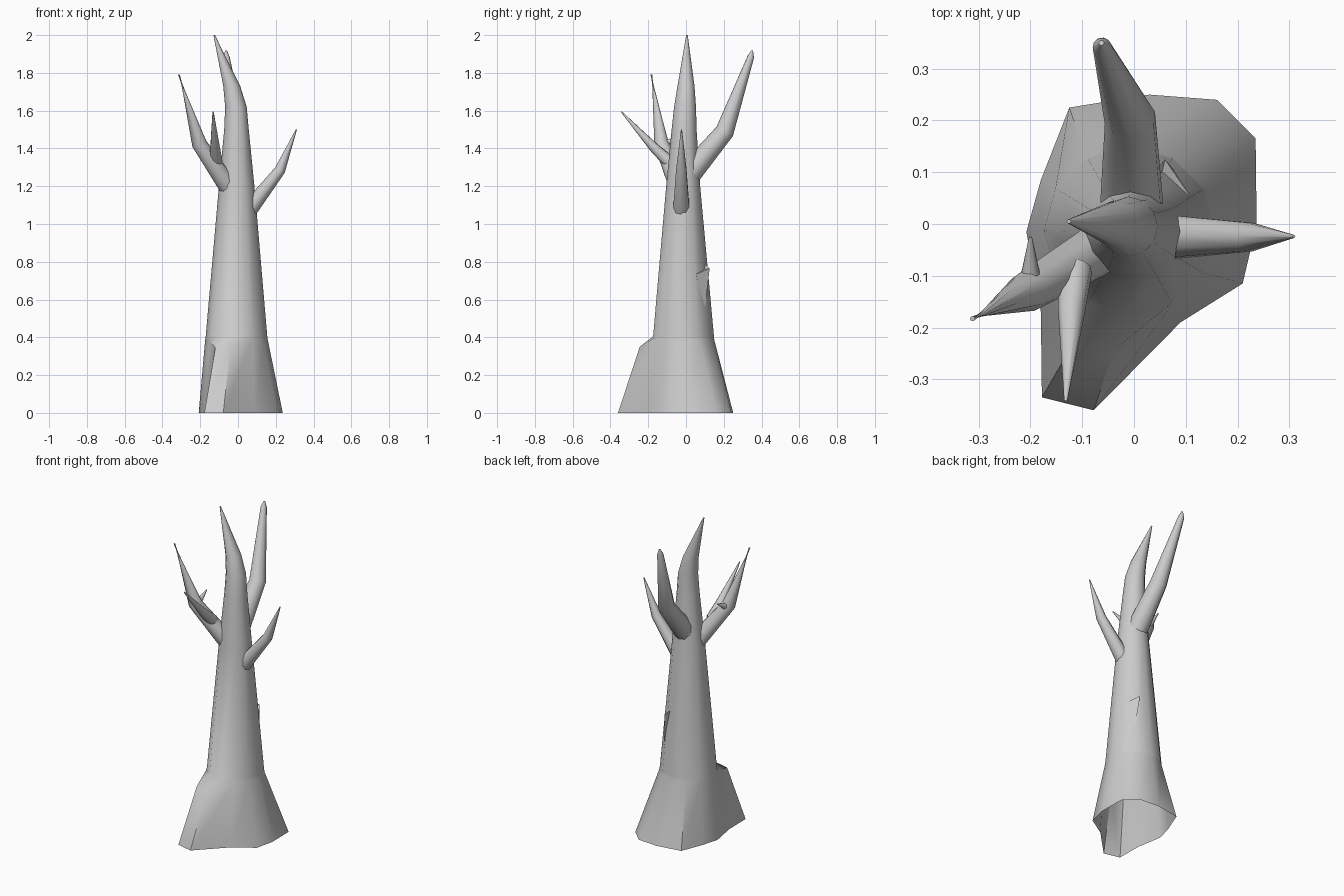
import bpy, bmesh, math
from mathutils import Vector

if "Cube" in bpy.data.objects:
    bpy.data.objects.remove(bpy.data.objects["Cube"])


def loft(name, rings, cap_end=True, angle=40):
    """Skin a list of equal-length rings into one smooth-shaded mesh."""
    bm = bmesh.new()
    vr = [[bm.verts.new(p) for p in r] for r in rings]
    n = len(rings[0])
    for a, b in zip(vr, vr[1:]):
        for i in range(n):
            j = (i + 1) % n
            bm.faces.new((a[i], a[j], b[j], b[i]))
    if cap_end:
        bm.faces.new(vr[-1])
    finish(name, bm, angle)


def finish(name, bm, angle):
    bmesh.ops.recalc_face_normals(bm, faces=bm.faces[:])
    me = bpy.data.meshes.new(name)
    bm.to_mesh(me)
    bm.free()
    ob = bpy.data.objects.new(name, me)
    bpy.context.collection.objects.link(ob)
    bpy.ops.object.select_all(action='DESELECT')
    ob.select_set(True)
    bpy.context.view_layer.objects.active = ob
    bpy.ops.object.shade_smooth_by_angle(angle=math.radians(angle))


def ellipse(cx, cy, rx, ry, z, n=12):
    return [(cx + rx * math.cos(math.tau * i / n),
             cy + ry * math.sin(math.tau * i / n), z) for i in range(n)]


def branch(name, path, n=10):
    """Tapered tube along (x, y, z, radius) points."""
    pts = [Vector(p[:3]) for p in path]
    rings = []
    for i, p in enumerate(pts):
        prev, nxt = pts[max(i - 1, 0)], pts[min(i + 1, len(pts) - 1)]
        d = Vector((0, 0, 0))
        if i > 0:
            d += (p - prev).normalized()
        if i < len(pts) - 1:
            d += (nxt - p).normalized()
        d.normalize()
        u = d.cross(Vector((0.31, 0.2, -0.93))).normalized()
        v = d.cross(u)
        r = path[i][3]
        rings.append([p + r * (u * math.cos(math.tau * k / n) + v * math.sin(math.tau * k / n))
                      for k in range(n)])
    loft(name, rings, angle=50)


# trunk: irregular flared foot, broken root ledge at the front, bent pointed top
foot = [(.237, 0), (.235, .165), (.16, .24), (.03, .25), (-.125, .225), (-.18, .085),
        (-.208, -.015), (-.18, -.17), (-.178, -.335), (-.078, -.36), (.09, -.19), (.21, -.115)]
lip = ellipse(-.008, -.013, .166, .163, .385)
lip[8] = (-.12, -.235, .345)
lip[9] = (-.04, -.245, .35)
loft("trunk", [
    [(x, y, 0) for x, y in foot],
    lip,
    ellipse(-.008, -.013, .163, .161, .405),
    ellipse(-.007, -.015, .094, .09, 1.2),
    ellipse(-.008, -.010, .065, .066, 1.5),
    ellipse(-.011, -.005, .057, .058, 1.62),
    ellipse(-.033, 0, .045, .045, 1.73),
    ellipse(-.126, .005, .004, .004, 2.0)])

# broken stub low on the back right
bm = bmesh.new()
a, b, c, e, inner = [bm.verts.new(p) for p in (
    (.035, .095, .79), (.06, .125, .765), (.108, .055, .735), (.085, .095, .5), (.04, .04, .75))]
for f in ((a, b, inner), (b, c, inner), (a, e, b), (b, e, c), (a, inner, e), (c, e, inner)):
    bm.faces.new(f)
finish("broken_stub", bm, 40)

# branches
branch("back_branch", [(-.005, .02, 1.27, .064), (-.008, .205, 1.49, .05),
                       (-.062, .343, 1.885, .018), (-.063, .35, 1.918, .005)])
branch("right_branch", [(.05, -.025, 1.065, .046), (.222, -.025, 1.285, .029),
                        (.309, -.024, 1.5, .003)])
branch("left_branch", [(-.045, -.035, 1.19, .052), (-.205, -.13, 1.425, .04),
                       (-.312, -.183, 1.79, .005)])
branch("front_twig", [(-.115, -.09, 1.33, .034), (-.121, -.17, 1.405, .026),
                      (-.132, -.343, 1.595, .003)])
branch("small_twig", [(-.2, -.13, 1.41, .026), (-.2, -.025, 1.47, .003)])
